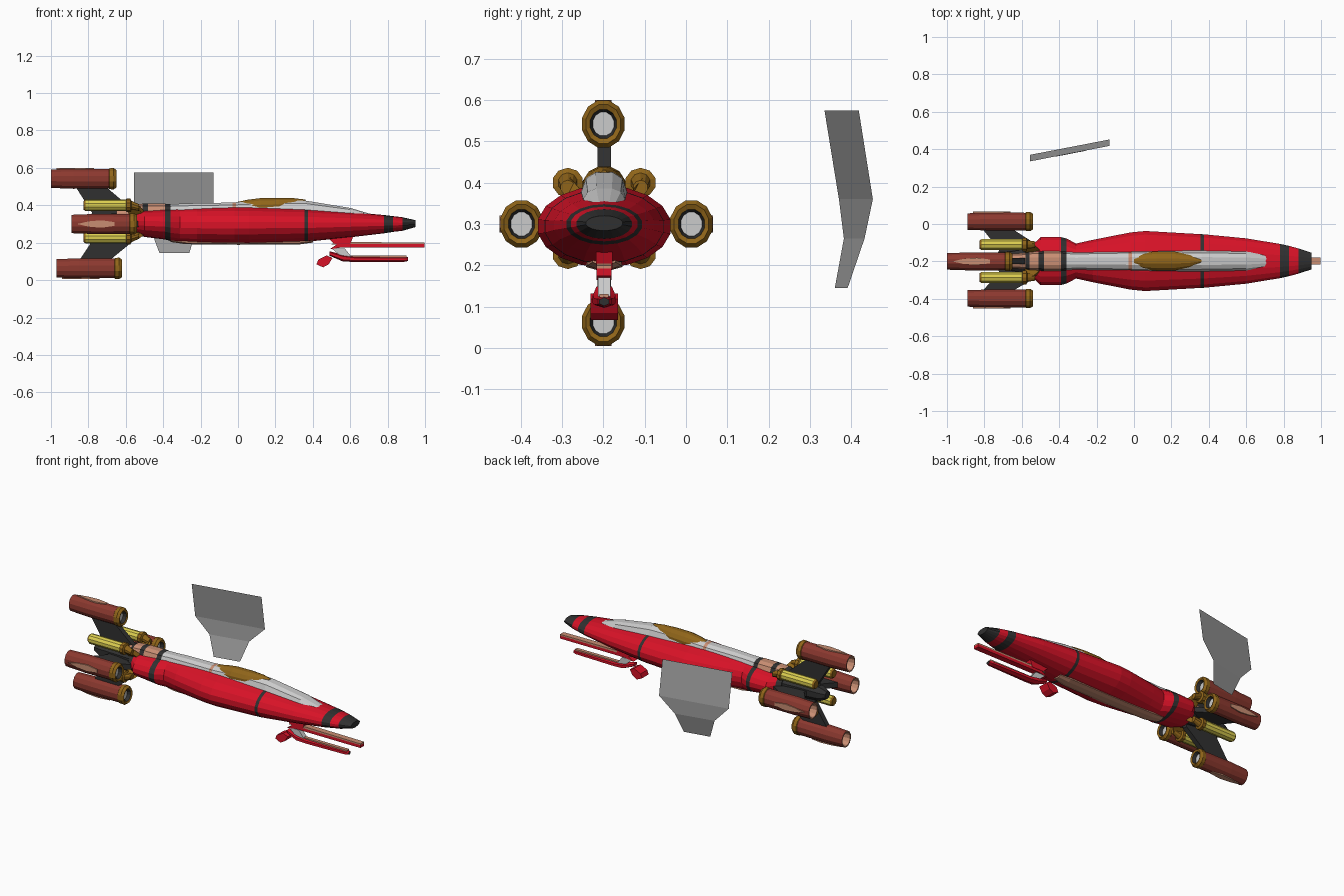
import bpy, bmesh
from math import sin, cos, pi
from mathutils import Vector

if "Cube" in bpy.data.objects:
    bpy.data.objects.remove(bpy.data.objects["Cube"])

CY, CZ = -0.198, 0.30          # ship axis
COL = {"red": (.68, .006, .02), "rust": (.26, .04, .028), "gold": (.28, .13, .01),
       "yellow": (.72, .62, .08), "salmon": (.58, .27, .17), "dark": (.03, .03, .03),
       "light": (.6, .6, .6), "grey": (.36, .36, .36)}
MAT = {}
for key, c in COL.items():
    MAT[key] = bpy.data.materials.new(key)
    MAT[key].diffuse_color = (*c, 1)


def finish(name, bm, colours):
    bmesh.ops.recalc_face_normals(bm, faces=bm.faces)
    me = bpy.data.meshes.new(name)
    bm.to_mesh(me)
    bm.free()
    for c in colours:
        me.materials.append(MAT[c])
    ob = bpy.data.objects.new(name, me)
    bpy.context.collection.objects.link(ob)
    return ob


def sgn_pow(v, e):
    return (abs(v) ** e) * (1 if v >= 0 else -1)


def loft(name, rings, n=16, e=1.0, cy=CY):
    """Rings along x: (x, centre z, half width, half height, colour of next band)."""
    bm, cols, prev = bmesh.new(), [], None
    for i, (x, cz, ry, rz, col) in enumerate(rings):
        ring = []
        for k in range(n):
            a = 2 * pi * (k + .5) / n
            ring.append(bm.verts.new((x, cy + ry * sgn_pow(cos(a), e), cz + rz * sgn_pow(sin(a), e))))
        if col not in cols:
            cols.append(col)
        new = []
        if prev:
            new = [bm.faces.new((prev[k], prev[(k + 1) % n], ring[(k + 1) % n], ring[k])) for k in range(n)]
            for f in new:
                f.material_index = cols.index(rings[i - 1][4])
        if i in (0, len(rings) - 1):
            bm.faces.new(ring).material_index = cols.index(col)
        prev = ring
    return finish(name, bm, cols)


def prism(name, pts, vec, col):
    """Flat polygon swept symmetrically along vec."""
    bm, v = bmesh.new(), Vector(vec) / 2
    a = [bm.verts.new(Vector(p) - v) for p in pts]
    b = [bm.verts.new(Vector(p) + v) for p in pts]
    bm.faces.new(a)
    bm.faces.new(b)
    for i in range(len(a)):
        j = (i + 1) % len(a)
        bm.faces.new((a[i], a[j], b[j], b[i]))
    return finish(name, bm, [col])


def side_prism(name, xz, width, col):
    return prism(name, [(x, CY, z) for x, z in xz], (0, width, 0), col)


# Fuselage with dark bands and nose
loft("fuselage", [
    (.95, .302, .045, .018, "dark"), (.88, .300, .068, .036, "red"), (.83, .300, .082, .042, "dark"),
    (.78, .299, .093, .049, "red"), (.60, .297, .123, .068, "red"), (.375, .294, .145, .088, "dark"),
    (.355, .294, .146, .090, "red"), (.06, .294, .163, .099, "red"), (-.02, .294, .155, .099, "red"),
    (-.22, .294, .115, .096, "red"), (-.31, .294, .095, .094, "red"), (-.36, .296, .122, .087, "dark"),
    (-.39, .300, .130, .083, "red"), (-.50, .303, .130, .072, "red"), (-.54, .305, .09, .065, "dark"),
    (-.57, .305, .075, .065, "dark")], n=18)

# Dorsal spine
loft("dorsal_spine", [
    (.715, .34, .034, .012, "light"), (.60, .345, .052, .042, "light"), (.36, .35, .057, .077, "light"),
    (.20, .35, .057, .08, "light"), (-.01, .35, .057, .068, "salmon"), (-.03, .35, .055, .066, "light"),
    (-.20, .35, .052, .064, "light"), (-.31, .35, .048, .06, "light"), (-.36, .35, .052, .058, "dark"),
    (-.39, .35, .055, .06, "salmon"), (-.48, .35, .055, .06, "dark"), (-.51, .35, .052, .06, "salmon"),
    (-.56, .35, .05, .055, "dark"), (-.58, .345, .045, .05, "salmon"), (-.65, .34, .04, .045, "salmon")],
    n=12, e=.75)

# Cockpit glass
loft("cockpit", [
    (.36, .425, .006, .006, "gold"), (.30, .405, .036, .034, "gold"), (.22, .395, .052, .046, "gold"),
    (.12, .39, .054, .05, "gold"), (.05, .385, .046, .046, "gold"), (.0, .385, .028, .035, "gold")], n=12)

# Belly keel
loft("belly_keel", [
    (.40, .212, .03, .012, "salmon"), (.33, .205, .045, .015, "salmon"), (0, .201, .048, .013, "salmon"),
    (-.28, .205, .045, .014, "salmon"), (-.36, .215, .035, .012, "salmon")], n=8)

# Rear core
loft("rear_core", [
    (-.54, .305, .075, .07, "dark"), (-.66, .305, .055, .055, "dark"),
    (-.80, .305, .045, .045, "dark"), (-.84, .305, .025, .025, "dark")], n=8)

# Four big engine pods: name, rear x, centre y, centre z, outward direction, strut shift
PODS = [("top", -1.0, -.2, .542, (0, 0, 1), -.02), ("bottom", -.97, -.2, .063, (0, 0, -1), 0),
        ("left", -.89, -.398, .30, (0, -1, 0), .04), ("right", -.89, .013, .30, (0, 1, 0), .04)]
POD_PROFILE = [(.14, .55, "salmon"), (0, .72, "salmon"), (0, .86, "rust"), (.12, .94, "rust"),
               (.31, .92, "gold"), (.313, .98, "gold"), (.335, 1, "gold"), (.35, .82, "gold"),
               (.345, .62, "dark"), (.325, .5, "light")]
for name, x0, y, z, d, shift in PODS:
    loft(name + "_engine", [(x0 + u, z, .053 * r, .059 * r, c) for u, r, c in POD_PROFILE], n=12, cy=y)
    out = Vector(d)
    side = out.cross((1, 0, 0))
    hub = Vector((0, CY, CZ))
    centre = Vector((x0, y, z))
    reach = abs((centre - hub).dot(out)) - .04
    # swept strut to the hull
    outline = [(-.85, reach), (-.69, reach), (-.54, .075), (-.54, .02), (-.78, .02), (-.76, .06)]
    prism(name + "_strut", [hub + out * r + Vector((x + shift, 0, 0)) for x, r in outline],
          side * .032, "dark")
    # inlaid pale panel on the outer face
    rad = .059 if d[2] else .053
    panel = [(.03, 0), (.09, .014), (.16, .02), (.23, .01), (.23, -.01), (.16, -.02), (.09, -.014)]
    prism(name + "_engine_panel", [centre + Vector((u, 0, 0)) + side * t + out * (rad * .92) for u, t in panel],
          out * .008, "salmon")

# Four fuel tanks with gold collars
for sy in (-1, 1):
    for up, tz in ((1, .40), (-1, .227)):
        ty = CY + sy * .088
        tag = ("right" if sy > 0 else "left") + ("_upper" if up > 0 else "_lower")
        loft(tag + "_tank", [
            (-.825, tz, .024, .024, "gold"), (-.815, tz, .031, .031, "yellow"), (-.60, tz, .031, .031, "gold"),
            (-.595, tz, .038, .036, "gold"), (-.575, tz, .038, .036, "gold"), (-.57, tz, .024, .024, "gold"),
            (-.53, tz - up * .012, .018, .018, "gold")], n=10, cy=ty)
        prism(tag + "_tank_bracket", [(-.59, ty, tz), (-.54, ty, tz), (-.50, CY + sy * .05, .305 + up * .05),
                                      (-.58, CY + sy * .04, .305 + up * .04)], (0, .012, .024), "gold")

# Chin guns
side_prism("gun_mount", [(.47, .235), (.62, .245), (.60, .19), (.52, .19)], .04, "red")
side_prism("upper_barrel", [(.49, .165), (.55, .174), (.998, .174), (.998, .192), (.53, .192)], .036, "red")
side_prism("upper_barrel_top", [(.50, .191), (.998, .191), (.998, .2), (.52, .205)], .036, "salmon")
side_prism("gun_link", [(.50, .17), (.57, .17), (.61, .12), (.56, .12)], .03, "light")
loft("lower_barrel", [(.49, .142, .022, .012, "red"), (.56, .118, .032, .018, "red"),
                      (.62, .112, .028, .015, "red"), (.89, .112, .02, .014, "red"),
                      (.91, .112, .014, .01, "dark")], n=6)
side_prism("lower_barrel_top", [(.62, .122), (.90, .122), (.90, .131), (.60, .131)], .022, "salmon")
side_prism("gun_pod", [(.42, .085), (.455, .068), (.485, .085), (.505, .118), (.475, .132), (.43, .11)], .066, "red")

# Detached folded panel: single thin sheet in three bands
levels = [(.575, -.555, .335, -.13, .418), (.36, -.555, .37, -.13, .452),
          (.265, -.465, .382, -.225, .432), (.145, -.42, .36, -.26, .391)]
bm, last = bmesh.new(), None
for z, xa, ya, xb, yb in levels:
    pair = (bm.verts.new((xa, ya, z)), bm.verts.new((xb, yb, z)))
    if last:
        bm.faces.new((last[0], last[1], pair[1], pair[0]))
    last = pair
finish("folded_panel", bm, ["grey"])

for m in bpy.data.materials:
    if m.users and not m.is_grease_pencil:
        m.use_nodes = True
        m.node_tree.nodes["Principled BSDF"].inputs["Base Color"].default_value = m.diffuse_color
